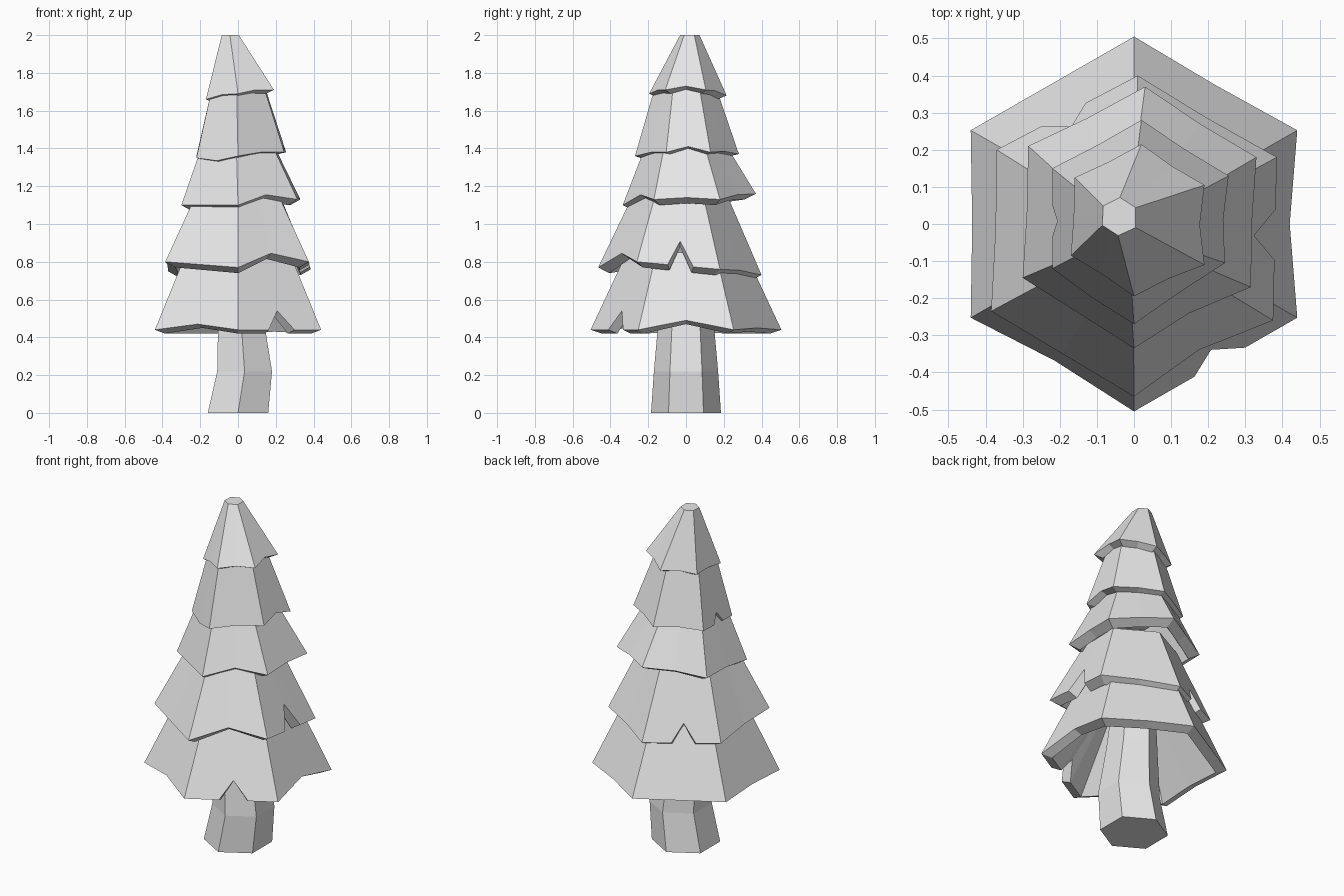
import bpy, bmesh
from mathutils import Vector

cube = bpy.data.objects.get("Cube")
if cube:
    bpy.data.objects.remove(cube, do_unlink=True)

grey = bpy.data.materials.new("light_grey")
grey.use_nodes = True
grey.diffuse_color = (0.8, 0.8, 0.8, 1)
grey.node_tree.nodes["Principled BSDF"].inputs["Base Color"].default_value = (0.8, 0.8, 0.8, 1)


def loft(name, rings):
    """Skin a stack of equal-length rings and cap both ends."""
    bm = bmesh.new()
    loops = [[bm.verts.new(point) for point in ring] for ring in rings]
    for low, high in zip(loops, loops[1:]):
        for i in range(len(low)):
            j = (i + 1) % len(low)
            bm.faces.new((low[i], low[j], high[j], high[i]))
    bm.faces.new(loops[0])
    bm.faces.new(loops[-1])
    bmesh.ops.recalc_face_normals(bm, faces=bm.faces)
    mesh = bpy.data.meshes.new(name)
    bm.to_mesh(mesh)
    bm.free()
    mesh.materials.append(grey)
    obj = bpy.data.objects.new(name, mesh)
    bpy.context.collection.objects.link(obj)
    return obj


def hexagon(x, y, z, width, depth):
    """Six-sided ring with points towards front and back."""
    shape = ((0, 1), (1, .5), (1, -.5), (0, -1), (-1, -.5), (-1, .5))
    return [Vector((x + width * a, y + depth * b, z)) for a, b in shape]


def foliage_tier(name, corners, top, scale, lifts, notches, thickness=0.06, drop=0.03):
    """Hollow six-sided skirt. Lifts bend an edge's middle, notches cut a V into it."""
    corners = [Vector(c) for c in corners]
    top = Vector(top)
    centre = sum(corners, Vector()) / len(corners)
    rim, crown = [], []
    for k, start in enumerate(corners):
        end = corners[(k + 1) % len(corners)]
        if k in notches:
            steps = ((0, 0), (.32, 0), (.48, notches[k]), (.63, 0))
        else:
            steps = ((0, 0), (.5, lifts.get(k, 0.01)))
        for t, lift in steps:
            point = start.lerp(end, t)
            above = top + (point - centre) * scale
            above.z = top.z
            # Slide raised points along the slope so the side stays flat
            rim.append(point.lerp(above, lift / (top.z - point.z)))
            crown.append(above)
    # Inner skin follows the outer one at a fixed thickness
    radius = max((c - centre).xy.length for c in corners)
    shrink = 1 - thickness / radius
    inner_rim, inner_crown = [], []
    for low, high in zip(rim, crown):
        inner = centre + (low - centre) * shrink
        inner.z = low.z - drop
        inner_rim.append(inner)
        ceiling = top + (high - top) * 0.7
        ceiling.z = top.z - 0.08
        inner_crown.append(ceiling)
    return loft(name, (inner_crown, inner_rim, rim, crown))


# Bent trunk
loft("trunk", (
    hexagon(0, 0, 0, .16, .185),
    hexagon(.035, 0, .22, .145, .17),
    hexagon(.015, 0, .5, .12, .145),
    hexagon(0, 0, .8, .1, .12),
))

# Foliage, from the ground upwards; corners run clockwise from the back
foliage_tier("bottom_foliage",
             hexagon(0, 0, .44, .44, .505),
             (0, 0, .85), .62, {1: .05, 3: .03, 5: 0}, {2: .1}, drop=.02)
foliage_tier("lower_foliage",
             ((.01, .4, .73), (.385, .18, .76), (.375, -.26, .8),
              (0, -.465, .77), (-.385, -.235, .8), (-.37, .2, .75)),
             (0, -.03, 1.15), .58, {2: .06, 3: 0}, {1: .13, 5: .1})
foliage_tier("middle_foliage",
             ((.03, .37, 1.16), (.33, .18, 1.13), (.315, -.17, 1.13),
              (0, -.335, 1.1), (-.3, -.145, 1.1), (-.285, .21, 1.12)),
             (0, 0, 1.42), .6, {2: .04, 3: 0}, {})
foliage_tier("upper_foliage",
             ((.02, .28, 1.37), (.255, .13, 1.38), (.245, -.105, 1.38),
              (0, -.27, 1.36), (-.22, -.12, 1.35), (-.22, .15, 1.36)),
             (0, 0, 1.74), .57, {1: .03, 3: -.02}, {4: .06}, thickness=.05, drop=.01)
foliage_tier("top_foliage",
             ((.02, .215, 1.68), (.19, .105, 1.71), (.19, -.11, 1.71),
              (0, -.195, 1.69), (-.17, -.085, 1.66), (-.16, .125, 1.67)),
             (-.04, .02, 2), .25, {1: .02}, {}, thickness=.05, drop=.02)
